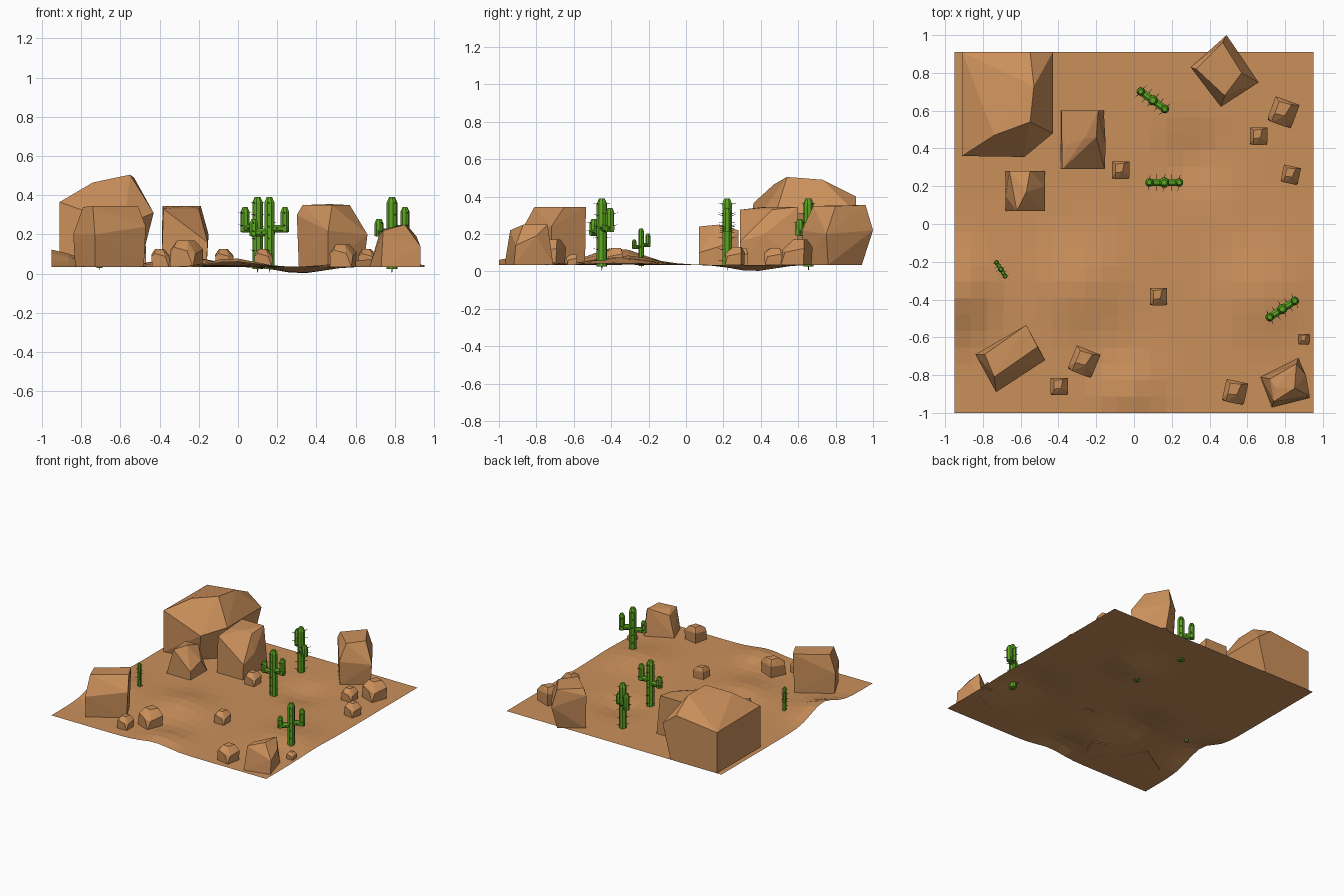
import bpy, bmesh
from math import radians, exp, pi
from mathutils import Matrix, Vector

if "Cube" in bpy.data.objects:
    bpy.data.objects.remove(bpy.data.objects["Cube"])

BASE = 0.035


def material(name, rgb):
    m = bpy.data.materials.new(name)
    m.diffuse_color = (*rgb, 1)
    m.use_nodes = True
    m.node_tree.nodes["Principled BSDF"].inputs["Base Color"].default_value = m.diffuse_color
    return m


SAND = material("sand", (0.60, 0.28, 0.105))
GREEN = material("cactus_green", (0.11, 0.38, 0.015))
SPINE = material("spine_dark", (0.05, 0.07, 0.06))


def to_mesh(name, bm, mats):
    me = bpy.data.meshes.new(name)
    bm.to_mesh(me)
    bm.free()
    for m in mats:
        me.materials.append(m)
    return me


def place(name, me, loc=(0, 0, 0), rot=0, scale=(1, 1, 1)):
    ob = bpy.data.objects.new(name, me)
    ob.location, ob.rotation_euler, ob.scale = loc, (0, 0, radians(rot)), scale
    bpy.context.collection.objects.link(ob)
    return ob


# Sand sheet: grid with soft mounds and one hollow (x, y, height, radius)
BUMPS = [(-0.97, -0.37, 0.09, 0.14), (-0.27, -0.33, 0.05, 0.15), (0.69, -0.36, 0.04, 0.15),
         (-0.03, -0.89, 0.045, 0.11), (0.32, 0.36, -0.034, 0.11)]
bm = bmesh.new()
bmesh.ops.create_grid(bm, x_segments=22, y_segments=22, size=1)
for v in bm.verts:
    x, y = v.co.x * 0.95, v.co.y * 0.955 - 0.045
    z = BASE + sum(h * exp(-((x - a) ** 2 + (y - b) ** 2) / (2 * r * r)) for a, b, h, r in BUMPS)
    v.co = (x, y, max(z, 0))
place("sand_ground", to_mesh("sand_ground", bm, [SAND]))


# Boulders: faceted hulls from a footprint on the ground plus upper corners
def hull_mesh(name, foot, upper, base):
    bm = bmesh.new()
    for p in [(x, y, base) for x, y in foot] + upper:
        bm.verts.new(p)
    res = bmesh.ops.convex_hull(bm, input=bm.verts)
    loose = [v for v in bm.verts if not v.link_faces]
    bmesh.ops.delete(bm, geom=loose, context='VERTS')
    bmesh.ops.recalc_face_normals(bm, faces=bm.faces)
    return to_mesh(name, bm, [SAND])


def boulder(name, foot, upper):
    place(name, hull_mesh(name, foot, upper, BASE))


boulder("boulder_large",
        [(-.91, .36), (-.91, .91), (-.50, .91), (-.50, .52), (-.62, .40)],
        [(-.91, .36, .365), (-.91, .91, .36), (-.43, .48, .31), (-.43, .91, .31), (-.58, .355, .25),
         (-.74, .47, .465), (-.55, .54, .505), (-.53, .73, .49), (-.55, .91, .40)])
boulder("boulder_tall",
        [(-.39, .29), (-.39, .60), (-.16, .60), (-.16, .29)],
        [(-.38, .29, .33), (-.155, .29, .16), (-.15, .42, .20), (-.36, .42, .345),
         (-.265, .45, .345), (-.19, .60, .345), (-.385, .60, .345), (-.20, .46, .33)])
boulder("boulder_peaked",
        [(-.68, .07), (-.68, .28), (-.47, .28), (-.47, .07)],
        [(-.62, .07, .24), (-.68, .15, .15), (-.47, .07, .10), (-.47, .20, .14),
         (-.57, .17, .25), (-.55, .28, .22), (-.66, .28, .22)])
boulder("boulder_front_left",
        [(-.83, -.69), (-.58, -.54), (-.48, -.72), (-.73, -.88)],
        [(-.79, -.69, .34), (-.57, -.535, .345), (-.51, -.65, .345), (-.74, -.81, .345),
         (-.47, -.72, .24), (-.84, -.69, .20), (-.73, -.89, .20)])
boulder("boulder_back_right",
        [(.31, .82), (.48, .94), (.64, .76), (.46, .63)],
        [(.33, .82, .35), (.47, .96, .355), (.57, .80, .35), (.48, .68, .35),
         (.49, 1.0, .22), (.30, .83, .30), (.46, .62, .22), (.66, .75, .20)])
boulder("boulder_front_right",
        [(.67, -.81), (.87, -.71), (.93, -.92), (.73, -.97)],
        [(.72, -.82, .20), (.75, -.87, .23), (.86, -.74, .25), (.85, -.87, .25),
         (.74, -.94, .22), (.91, -.80, .19), (.93, -.91, .14)])

# Small stones: one shared faceted shape, scaled and turned
stone = hull_mesh("stone",
                  [(-.47, -.47), (-.47, .47), (.47, .47), (.47, -.47)],
                  [(-.5, -.4, .6), (-.5, .5, .7), (.5, .5, .65), (.5, -.3, .5), (.25, -.5, .6), (-.3, -.5, .75),
                   (-.3, -.15, 1), (-.3, .35, 1), (.2, .4, 1), (.1, -.1, 1)], 0)
STONES = [(-.265, -.73, .135, .135, -22), (-.395, -.86, .092, .09, 0), (.13, -.385, .092, .09, 0),
          (.535, -.89, .118, .115, -12), (.90, -.61, .056, .055, 0), (.83, .26, .092, .095, -12),
          (.66, .465, .092, .09, 0), (.79, .59, .135, .135, -20), (-.07, .285, .092, .09, 0)]
for i, (x, y, s, h, r) in enumerate(STONES):
    place(f"stone_{i + 1}", stone, (x, y, BASE), r, (s, s, h))


# Cactus: eight-sided trunk, two raised arms and rows of spines
def limb(bm, p0, p1, r0, r1, mat=0, sides=8):
    p0, p1 = Vector(p0), Vector(p1)
    d = p1 - p0
    m = Matrix.Translation((p0 + p1) / 2) @ d.to_track_quat('Z', 'Y').to_matrix().to_4x4() \
        @ Matrix.Rotation(pi / sides, 4, 'Z')
    old = set(bm.faces)
    bmesh.ops.create_cone(bm, cap_ends=True, segments=sides, radius1=r0, radius2=r1,
                          depth=d.length, matrix=m)
    for f in set(bm.faces) - old:
        f.material_index = mat


def upright(bm, x, z0, z1, r):
    limb(bm, (x, 0, z0), (x, 0, z1 - r), r, r)
    limb(bm, (x, 0, z1 - r), (x, 0, z1), r, r * 0.55)
    n = max(2, round((z1 - z0) / 0.06))
    for i in range(n):
        z = z0 + (i + 0.5) * (z1 - z0) / n
        for s in (-1, 1):
            limb(bm, (x, s * r * 0.8, z), (x + 0.008 * s, s * (r + 0.022), z + 0.006), 0.003, 0.0005, 1, 4)


bm = bmesh.new()
upright(bm, 0, -0.01, 0.355, 0.028)
for x, z, top in ((0.079, 0.195, 0.305), (-0.079, 0.175, 0.245)):
    limb(bm, (0, 0, z), (x * 1.2, 0, z), 0.021, 0.021)
    upright(bm, x, z - 0.018, top, 0.023)
    for s in (-1, 1):
        limb(bm, (x / 2, s * 0.018, z), (x / 2, s * 0.045, z), 0.003, 0.0005, 1, 4)
limb(bm, (0, 0, 0), (0, 0, -0.03), 0.005, 0.001, 1, 4)
cactus = to_mesh("cactus", bm, [GREEN, SPINE])
for name, x, y, rot, s in (("cactus_middle", .16, .22, 0, 1), ("cactus_back", .10, .655, 144, 1),
                           ("cactus_right", .785, -.45, 33, 1), ("cactus_small", -.705, -.24, 122, .55)):
    place(name, cactus, (x, y, BASE), rot, (s, s, s))
